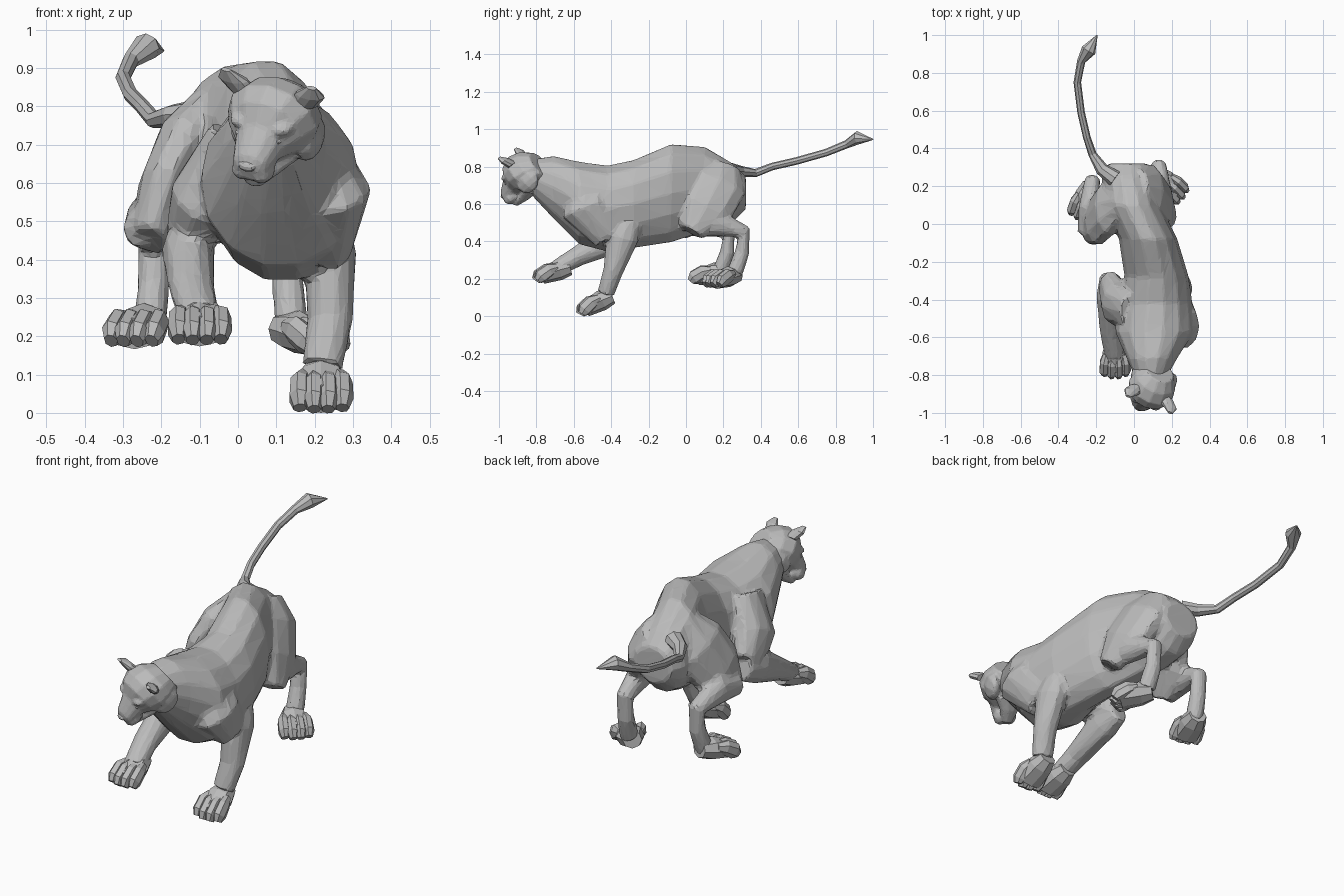
import bpy, bmesh, math
from mathutils import Vector, Matrix

cube = bpy.data.objects.get("Cube")
if cube:
    bpy.data.objects.remove(cube)

coat = bpy.data.materials.new("grey coat")
coat.use_nodes = True
GREY = (0.5, 0.5, 0.5, 1)
coat.diffuse_color = GREY
coat.node_tree.nodes["Principled BSDF"].inputs["Base Color"].default_value = GREY


def loft(bm, points, widths, depths, sides=10, axis=None, matrix=Matrix()):
    """Skin oval rings, sized by half width and half depth, along a path."""
    points = [Vector(p) for p in points]
    last = len(points) - 1
    loops = []
    for i, (point, width, depth) in enumerate(zip(points, widths, depths)):
        along = Vector(axis) if axis else points[min(i + 1, last)] - points[max(i - 1, 0)]
        along.normalize()
        across = Vector((1, 0, 0))
        across = (across - along * across.dot(along)).normalized()
        normal = along.cross(across)
        ring = []
        for k in range(sides):
            angle = math.tau * k / sides
            offset = across * width * math.cos(angle) + normal * depth * math.sin(angle)
            ring.append(bm.verts.new(matrix @ (point + offset)))
        loops.append(ring)
    for a, b in zip(loops, loops[1:]):
        for k in range(sides):
            j = (k + 1) % sides
            bm.faces.new((a[k], a[j], b[j], b[k]))
    bm.faces.new(loops[0][::-1])
    bm.faces.new(loops[-1])


def blob(bm, centre, radii, matrix):
    """Low-poly ellipsoid."""
    place = matrix @ Matrix.Translation(centre) @ Matrix.Diagonal((*radii, 1))
    bmesh.ops.create_uvsphere(bm, u_segments=8, v_segments=6, radius=1, matrix=place)


def finish(name, bm, voxel=0, ratio=1):
    """Make the object; optionally fuse its volumes into one faceted skin."""
    bmesh.ops.recalc_face_normals(bm, faces=bm.faces)
    mesh = bpy.data.meshes.new(name)
    bm.to_mesh(mesh)
    bm.free()
    mesh.materials.append(coat)
    ob = bpy.data.objects.new(name, mesh)
    bpy.context.collection.objects.link(ob)
    if voxel:
        fuse = ob.modifiers.new("fuse", "REMESH")
        fuse.mode, fuse.voxel_size = "VOXEL", voxel
        soften = ob.modifiers.new("soften", "SMOOTH")
        soften.iterations = 2
        facet = ob.modifiers.new("facet", "DECIMATE")
        facet.ratio = ratio
        bpy.context.view_layer.objects.active = ob
        for modifier in list(ob.modifiers):
            bpy.ops.object.modifier_apply(modifier=modifier.name)
        ob.data.shade_flat()


# Torso: y, left edge, right edge, bottom, top
body = bmesh.new()
spans = [(-.82, .01, .17, .64, .84), (-.71, -.04, .23, .52, .86), (-.57, -.1, .32, .38, .83),
         (-.42, -.08, .31, .34, .81), (-.28, -.05, .29, .36, .84), (-.08, -.08, .23, .39, .925),
         (.1, -.16, .14, .45, .91), (.25, -.17, .1, .5, .82), (.32, -.14, .07, .57, .75)]
loft(body, [((l + r) / 2, y, (b + t) / 2) for y, l, r, b, t in spans],
     [(r - l) / 2 for y, l, r, b, t in spans], [(t - b) / 2 for y, l, r, b, t in spans],
     14, axis=(0, 1, 0))

# Front legs: shoulder, then forearm, with shared thicknesses
shoulder = (.07, .09, .06), (.1, .13, .1)
forearm = (.05, .07, .06, .055), (.07, .09, .055, .047)
loft(body, [(.18, -.52, .74), (.26, -.54, .57), (.24, -.41, .44)], *shoulder)
loft(body, [(.24, -.31, .5), (.24, -.34, .42), (.24, -.39, .24), (.22, -.43, .12)], *forearm)
loft(body, [(-.01, -.46, .72), (-.09, -.42, .56), (-.13, -.32, .45)], *shoulder)
loft(body, [(-.13, -.27, .45), (-.13, -.38, .42), (-.12, -.58, .32), (-.1, -.7, .25)], *forearm)

# Hind legs: the right one mirrors the left about the twisted hips
thigh = [(.02, .2, .8), (.08, .17, .7), (.14, .1, .57), (.18, .03, .45)]
shin = [(.17, .03, .48), (.15, .16, .5), (.13, .31, .45), (.13, .3, .34), (.14, .26, .23)]
for flip, thigh_x, shin_x, shift_y in ((1, 0, 0, 0), (-1, -.05, -.09, -.08)):
    for path, shift_x, widths, depths in (
            (thigh, thigh_x, (.06, .085, .075, .05), (.1, .16, .15, .07)),
            (shin, shin_x, (.04, .055, .042, .042, .045), (.05, .075, .042, .04, .045))):
        moved = [(flip * x + shift_x, y + shift_y, z) for x, y, z in path]
        loft(body, moved, widths, depths)
finish("body_and_legs", body, .013, .09)


def paw(name, place, turn, pitch):
    """Broad wrist wedge with four curled toes; local -y points to the toes."""
    bm = bmesh.new()
    pose = Matrix.Translation(place) @ Matrix.Rotation(turn, 4, "Z") @ Matrix.Rotation(pitch, 4, "X")
    loft(bm, [(0, .1, .015), (0, .04, .01), (0, -.06, -.01)], (.045, .066, .075), (.042, .056, .042),
         8, matrix=pose)
    for k in (-1.5, -.5, .5, 1.5):
        reach = .012 * abs(k)
        loft(bm, [(k * .03, .03, .025), (k * .037, reach - .03, .018),
                  (k * .038, reach - .08, -.008), (k * .037, reach - .1, -.028)],
             (.02, .027, .028, .018), (.022, .038, .04, .024), 7, matrix=pose)
    finish(name, bm)


paw("left_front_paw", (.217, -.485, .064), 0, .3)
paw("right_front_paw", (-.1, -.715, .232), 0, .15)
paw("left_hind_paw", (.18, .2, .2), .75, .05)
paw("right_hind_paw", (-.255, .12, .22), -.3, .05)

# Tail with a pointed tuft
tail = bmesh.new()
loft(tail, [(-.1, .24, .78), (-.17, .29, .775), (-.22, .37, .765), (-.25, .46, .8), (-.28, .59, .83),
            (-.3, .75, .875), (-.28, .86, .92), (-.24, .92, .955), (-.195, 1, .945)],
     (.045, .035, .022, .02, .02, .02, .022, .04, .003), (.04, .03, .022, .02, .02, .02, .022, .036, .003), 8)
finish("tail", tail)

# Head frame: local -y is forward, turned and tipped down
forward = Vector((-.4, -.68, -.62)).normalized()
side = Vector((.92, -.36, -.2))
side = (side - forward * side.dot(forward)).normalized()
up = forward.cross(side)
pose = Matrix((side, -forward, up)).transposed().to_4x4()
pose.translation = (.095, -.86, .765)

# Skull with muzzle, then lower jaw
head = bmesh.new()
loft(head, [(0, .1, -.02), (0, .05, 0), (0, -.01, .01), (0, -.06, .015), (0, -.1, 0),
            (0, -.17, -.025), (0, -.185, -.03)],
     (.08, .115, .128, .105, .068, .048, .03), (.08, .105, .115, .095, .064, .043, .028),
     12, axis=(0, -1, 0), matrix=pose)
loft(head, [(0, -.02, -.075), (0, -.09, -.085), (0, -.16, -.086)], (.085, .05, .025), (.045, .032, .016),
     axis=(0, -1, 0), matrix=pose)
for flip in (-1, 1):
    # Whisker pad, brow and jaw muscle
    blob(head, (flip * .026, -.145, -.046), (.033, .045, .033), pose)
    blob(head, (flip * .055, -.075, .05), (.035, .03, .018), pose)
    blob(head, (flip * .09, .015, -.05), (.035, .07, .06), pose)
finish("head", head, .007, .2)

# Cupped ears and eyes
for name, flip in (("right", -1), ("left", 1)):
    ear = bmesh.new()
    loft(ear, [(flip * .085, .01, .07), (flip * .11, .005, .11), (flip * .122, -.005, .145)],
         (.04, .042, .014), (.022, .02, .007), 9, axis=(0, 0, 1), matrix=pose)
    finish(name + "_ear", ear)
    eye = bmesh.new()
    blob(eye, (flip * .05, -.1, .022), (.016, .011, .01), pose)
    finish(name + "_eye", eye)

# Nose pad
nose = bmesh.new()
blob(nose, (0, -.18, -.012), (.026, .016, .014), pose)
finish("nose", nose)
